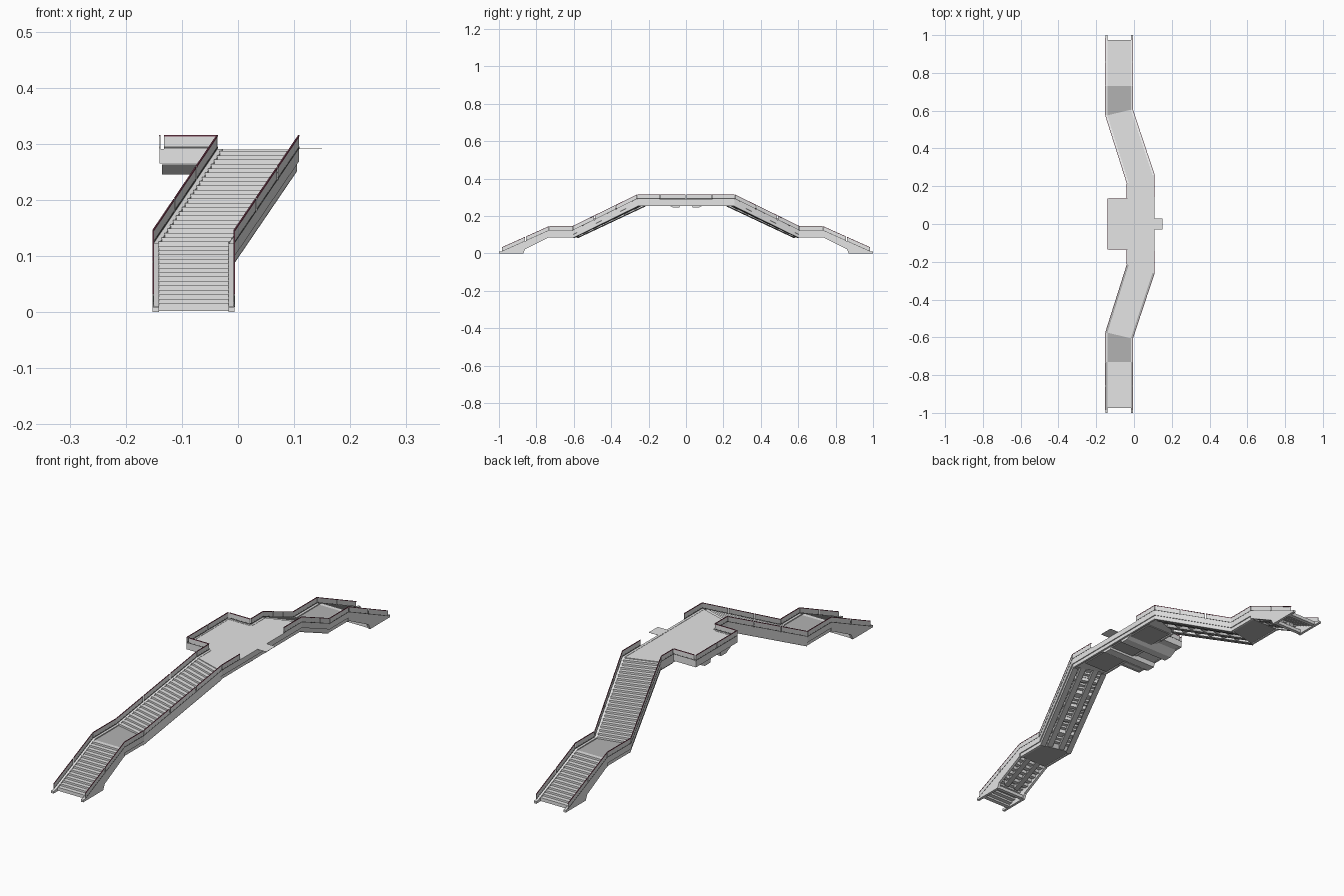
import bpy, bmesh
from mathutils import Vector

if "Cube" in bpy.data.objects:
    bpy.data.objects.remove(bpy.data.objects["Cube"])


def material(name, col):
    m = bpy.data.materials.new(name)
    m.use_nodes = True
    m.diffuse_color = (*col, 1)
    m.node_tree.nodes["Principled BSDF"].inputs["Base Color"].default_value = (*col, 1)
    return m


LIGHT = material("light grey", (0.78, 0.78, 0.78))
MID = material("mid grey", (0.45, 0.45, 0.45))
DARK = material("dark grey", (0.11, 0.11, 0.11))
RED = material("dark red", (0.22, 0.06, 0.1))


def finish(name, bm, mat):
    """Turn the half model into an object mirrored front to back."""
    bmesh.ops.recalc_face_normals(bm, faces=bm.faces)
    me = bpy.data.meshes.new(name)
    bm.to_mesh(me)
    bm.free()
    me.materials.append(mat)
    ob = bpy.data.objects.new(name, me)
    bpy.context.collection.objects.link(ob)
    mod = ob.modifiers.new("mirror", "MIRROR")
    mod.use_axis = (False, True, False)
    mod.use_mirror_merge = False


def prism(bm, base, shift):
    """Closed prism from a base polygon and a shift vector."""
    a = [bm.verts.new(p) for p in base]
    b = [bm.verts.new(Vector(p) + Vector(shift)) for p in base]
    bm.faces.new(a)
    bm.faces.new(b[::-1])
    for i in range(len(a)):
        j = (i + 1) % len(a)
        bm.faces.new((a[i], b[i], b[j], a[j]))


def slab(name, outline, top, thick, mat):
    bm = bmesh.new()
    prism(bm, [(x, y, top) for x, y in outline], (0, 0, -thick))
    finish(name, bm, mat)


def box(name, x0, x1, y0, y1, top, thick, mat):
    slab(name, [(x0, y0), (x1, y0), (x1, y1), (x0, y1)], top, thick, mat)


def ribbon(bm, path, lo, hi, o0, o1, side):
    """Sweep an upright rectangle along a path with mitred corners."""
    pts = [Vector(p) for p in path]
    norms = []
    for p, q in zip(pts, pts[1:]):
        d = (q - p).xy.normalized()
        norms.append(Vector((d.y, -d.x, 0)) * side)
    rings = []
    for i, p in enumerate(pts):
        n0, n1 = norms[max(i - 1, 0)], norms[min(i, len(norms) - 1)]
        m = (n0 + n1).normalized()
        m = m / m.dot(n0)
        rings.append([bm.verts.new(p + m * o + Vector((0, 0, z)))
                      for o, z in ((o0, lo), (o0, hi), (o1, hi), (o1, lo))])
    for r, s in zip(rings, rings[1:]):
        for k in range(4):
            j = (k + 1) % 4
            bm.faces.new((r[k], r[j], s[j], s[k]))
    bm.faces.new(rings[0])
    bm.faces.new(rings[-1][::-1])


LAND, TOP = 0.118, 0.287
# edge lines of the walkway, from the foot to the middle
L = [Vector(p) for p in ((-.152, -.985, .004), (-.152, -.73, LAND), (-.152, -.575, LAND),
                         (-.038, -.215, TOP), (-.038, -.135, TOP))]
R = [Vector(p) for p in ((-.006, -.985, .004), (-.006, -.73, LAND), (-.006, -.605, LAND),
                         (.109, -.26, TOP), (.109, -.14, TOP))]
balcony = [L[4], Vector((-.14, -.135, TOP)), Vector((-.14, 0, TOP))]
right_end = Vector((.109, 0, TOP))

# lower side plates with a flat foot, joined by a tie bar
foot = [(-1, 0), (-.87, 0), (-.86, .022), (-.735, .085), (-.73, .085),
        (-.73, .122), (-.985, .011), (-1, .009)]
for side_name, x in (("right", -.152), ("left", -.017)):
    bm = bmesh.new()
    prism(bm, [(x, y, z) for y, z in foot], (.011, 0, 0))
    finish(side_name + "_foot_stringer", bm, LIGHT)
box("foot_tie_bar", -.145, -.013, -.885, -.87, .016, .014, LIGHT)

# fascia, recessed stringer and lower flange of landing, upper flight and platform
for side_name, path, s in (("right", L[1:], 1), ("left", R[1:4] + [right_end], -1)):
    bm = bmesh.new()
    ribbon(bm, path, -.018, .004, 0, .011, s)
    finish(side_name + "_fascia", bm, LIGHT)
    bm = bmesh.new()
    ribbon(bm, path, -.033, -.017, .004, .012, s)
    finish(side_name + "_stringer", bm, LIGHT)
    bm = bmesh.new()
    ribbon(bm, path[1:3], -.036, -.032, .004, .026, s)
    finish(side_name + "_lower_flange", bm, MID)
bm = bmesh.new()
ribbon(bm, balcony, -.022, .004, 0, .008, 1)
finish("balcony_fascia", bm, LIGHT)


def flight(name, l0, l1, r0, r1, n, beam_start):
    """Straight run of steps between two edge lines."""
    bm = bmesh.new()
    for i in range(n):
        a, b = i / n, (i + 1) / n
        z = l0.z + (l1.z - l0.z) * b
        quad = [l0.lerp(l1, a), r0.lerp(r1, a), r0.lerp(r1, b), l0.lerp(l1, b)]
        prism(bm, [(p.x, p.y, z) for p in quad], (0, 0, -.014))
    finish(name + "_steps", bm, LIGHT)
    # beams and cross ties under the steps
    l0, r0 = l0.lerp(l1, beam_start), r0.lerp(r1, beam_start)
    bm = bmesh.new()
    for t in (.3, .7):
        ribbon(bm, [l0.lerp(r0, t), l1.lerp(r1, t)], -.028, -.008, -.011, .011, 1)
    finish(name + "_under_beams", bm, MID)
    bm = bmesh.new()
    for i in range(1, 6):
        ribbon(bm, [l0.lerp(l1, i / 6), r0.lerp(r1, i / 6)], -.022, -.008, -.009, .009, 1)
    finish(name + "_cross_ties", bm, LIGHT)


inset = Vector((.0105, 0, 0))
start = Vector((0, .012, .004))
flight("lower", L[0] + inset + start, L[1] + inset, R[0] - inset + start, R[1] - inset, 14, .42)
flight("upper", L[2] + inset, L[3] + inset, R[2] - inset, R[3] - inset, 22, 0)

# landing, platform and balcony decks
slab("landing", [(p + o).xy for p, o in ((L[1], inset), (R[1], -inset), (R[2], -inset), (L[2], inset))],
     LAND, .03, MID)
slab("platform_deck", [L[3].xy, (R[3] - inset).xy, (.1, 0), (-.038, 0)], TOP + .003, .031, LIGHT)
box("balcony_deck", -.138, -.038, -.133, 0, TOP + .003, .024, LIGHT)
box("side_plate", .1, .15, -.03, 0, TOP + .0045, .0005, LIGHT)

# cross beams under the platform, with a tapered front edge
bm = bmesh.new()
prism(bm, [(-.135, y, z) for y, z in
           ((-.105, .263), (-.07, .245), (-.035, .245), (-.03, .263))], (.23, 0, 0))
finish("platform_cross_beam", bm, LIGHT)
box("platform_soffit", -.02, .09, -.2, 0, .257, .004, MID)

# parapet panels with narrow gaps, dark foot strip and red top trim
corner = balcony[1] + Vector((.006, 0, 0))
runs = [(L[0], L[1], 2, 1), (L[1], L[2], 1, 1), (L[2], L[3], 3, 1), (L[3], L[4], 1, 1),
        (balcony[0], corner, 1, 1), (balcony[1], balcony[2], 1, 1),
        (R[0], R[1], 2, -1), (R[1], R[2], 1, -1), (R[2], R[3], 3, -1), (R[3], R[4], 1, -1)]
layers = (("parapet_panels", 0, .028, 0, .0015, LIGHT),
          ("parapet_foot_strip", .005, .008, -.0005, .002, DARK),
          ("parapet_top_trim", .0255, .0285, -.0005, .002, RED))
for name, lo, hi, o0, o1, mat in layers:
    bm = bmesh.new()
    for a, b, k, s in runs:
        g = .0025 / (b - a).length
        for i in range(k):
            p0 = a.lerp(b, i / k + (g if i else 0))
            p1 = a.lerp(b, (i + 1) / k - g)
            ribbon(bm, [p0, p1], lo, hi, o0, o1, s)
    finish(name, bm, mat)
